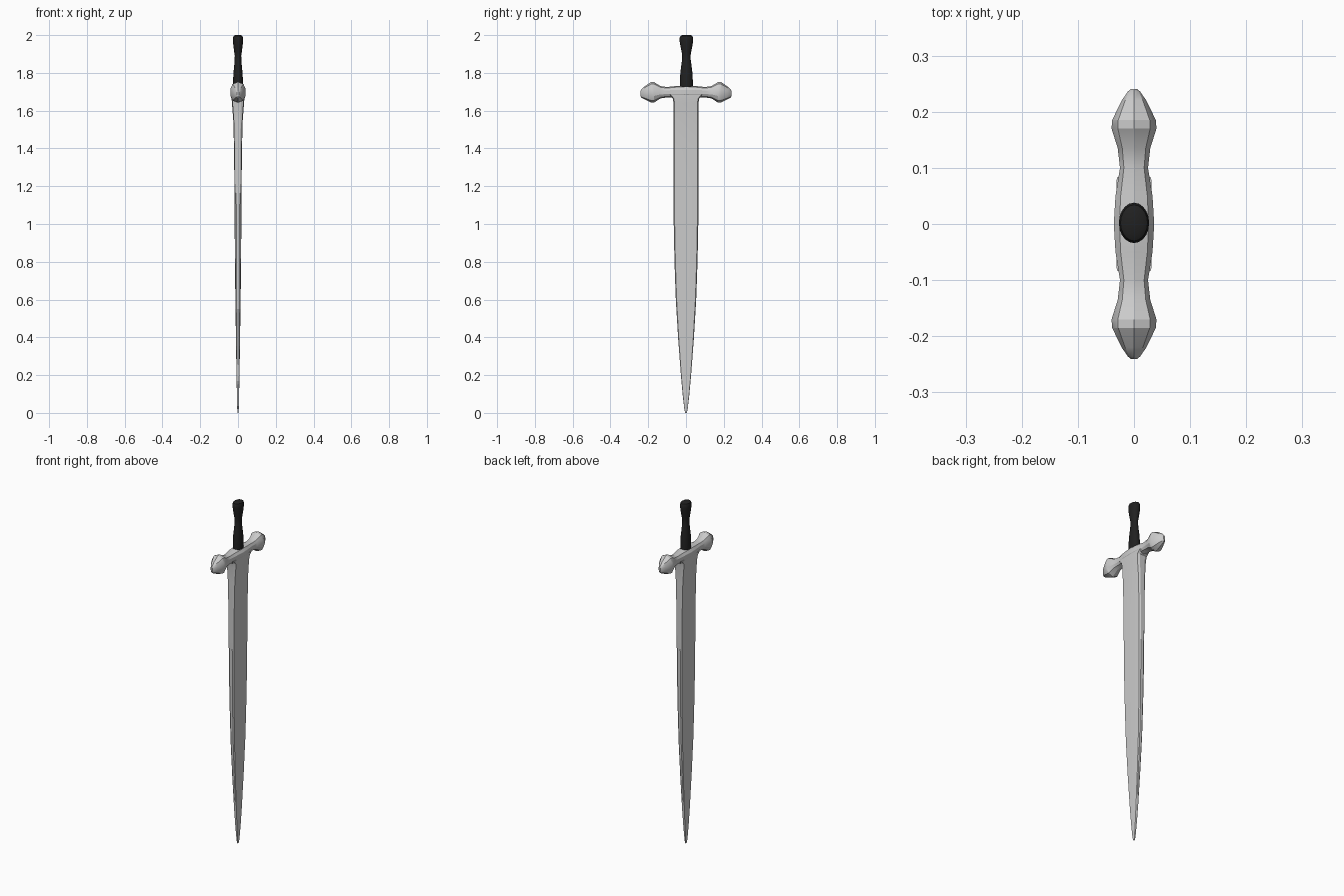
import bpy, bmesh, math


def loft(name, rings, angle, colour=None):
    """Skin a list of equal-length point rings and cap both ends."""
    bm = bmesh.new()
    loops = [[bm.verts.new(p) for p in ring] for ring in rings]
    n = len(loops[0])
    for a, b in zip(loops, loops[1:]):
        for i in range(n):
            j = (i + 1) % n
            bm.faces.new((a[i], a[j], b[j], b[i]))
    bm.faces.new(loops[0])
    bm.faces.new(loops[-1])
    bmesh.ops.recalc_face_normals(bm, faces=bm.faces)
    mesh = bpy.data.meshes.new(name)
    bm.to_mesh(mesh)
    bm.free()
    obj = bpy.data.objects.new(name, mesh)
    bpy.context.collection.objects.link(obj)
    if colour:
        mat = bpy.data.materials.new(name + "_material")
        mat.diffuse_color = colour
        mesh.materials.append(mat)
    bpy.ops.object.select_all(action='DESELECT')
    obj.select_set(True)
    bpy.context.view_layer.objects.active = obj
    bpy.ops.object.shade_smooth_by_angle(angle=math.radians(angle))
    return obj


# Blade: flat section with a faint ridge and chamfered edges
# (z, half thickness, half width), flaring where it meets the guard
blade = [(0.0, 0.002, 0.004), (0.02, 0.004, 0.009), (0.1, 0.006, 0.018),
         (0.2, 0.008, 0.027), (0.4, 0.011, 0.042), (0.6, 0.014, 0.054),
         (0.8, 0.016, 0.061), (1.0, 0.018, 0.065), (1.2, 0.019, 0.067),
         (1.4, 0.021, 0.067), (1.55, 0.025, 0.067), (1.64, 0.032, 0.066),
         (1.665, 0.034, 0.07), (1.685, 0.034, 0.09)]
section = [(1, 0), (0.9, 0.92), (0.5, 1), (-0.5, 1), (-0.9, 0.92),
           (-1, 0), (-0.9, -0.92), (-0.5, -1), (0.5, -1), (0.9, -0.92)]
loft("blade", [[(t * a, w * b, z) for a, b in section] for z, t, w in blade], 15)

# Cross guard: faceted bar swelling into a knob at each end
# (y, half width in x, bottom z, top z), mirrored about the centre
half = [(0.0, 0.036, 1.665, 1.732), (0.05, 0.033, 1.667, 1.731),
        (0.10, 0.025, 1.67, 1.725), (0.135, 0.029, 1.665, 1.73),
        (0.17, 0.040, 1.642, 1.752), (0.185, 0.039, 1.643, 1.752),
        (0.22, 0.022, 1.660, 1.728), (0.236, 0.011, 1.668, 1.713),
        (0.241, 0.005, 1.678, 1.703)]
guard = [(-y, w, a, b) for y, w, a, b in reversed(half[1:])] + half
facets = [(0, 1), (0.72, 0.8), (1, 0.35), (1, -0.35), (0.72, -0.8),
          (0, -1), (-0.72, -0.8), (-1, -0.35), (-1, 0.35), (-0.72, 0.8)]
loft("cross_guard", [[(w * u, y, (a + b) / 2 + v * (b - a) / 2) for u, v in facets]
                     for y, w, a, b in guard], 25)

# Grip: waisted oval handle with a rounded end
# (z, half depth in x, half width in y)
grip = [(1.715, 0.026, 0.034), (1.76, 0.026, 0.034), (1.80, 0.024, 0.032),
        (1.84, 0.020, 0.027), (1.87, 0.018, 0.023), (1.89, 0.017, 0.022),
        (1.91, 0.020, 0.025), (1.94, 0.024, 0.031), (1.97, 0.027, 0.036),
        (1.985, 0.027, 0.036), (1.995, 0.024, 0.032), (2.0, 0.016, 0.022)]
sides = 20
loft("grip", [[(rx * math.cos(2 * math.pi * i / sides),
                0.002 + ry * math.sin(2 * math.pi * i / sides), z)
               for i in range(sides)] for z, rx, ry in grip], 40,
     (0.015, 0.015, 0.015, 1))
